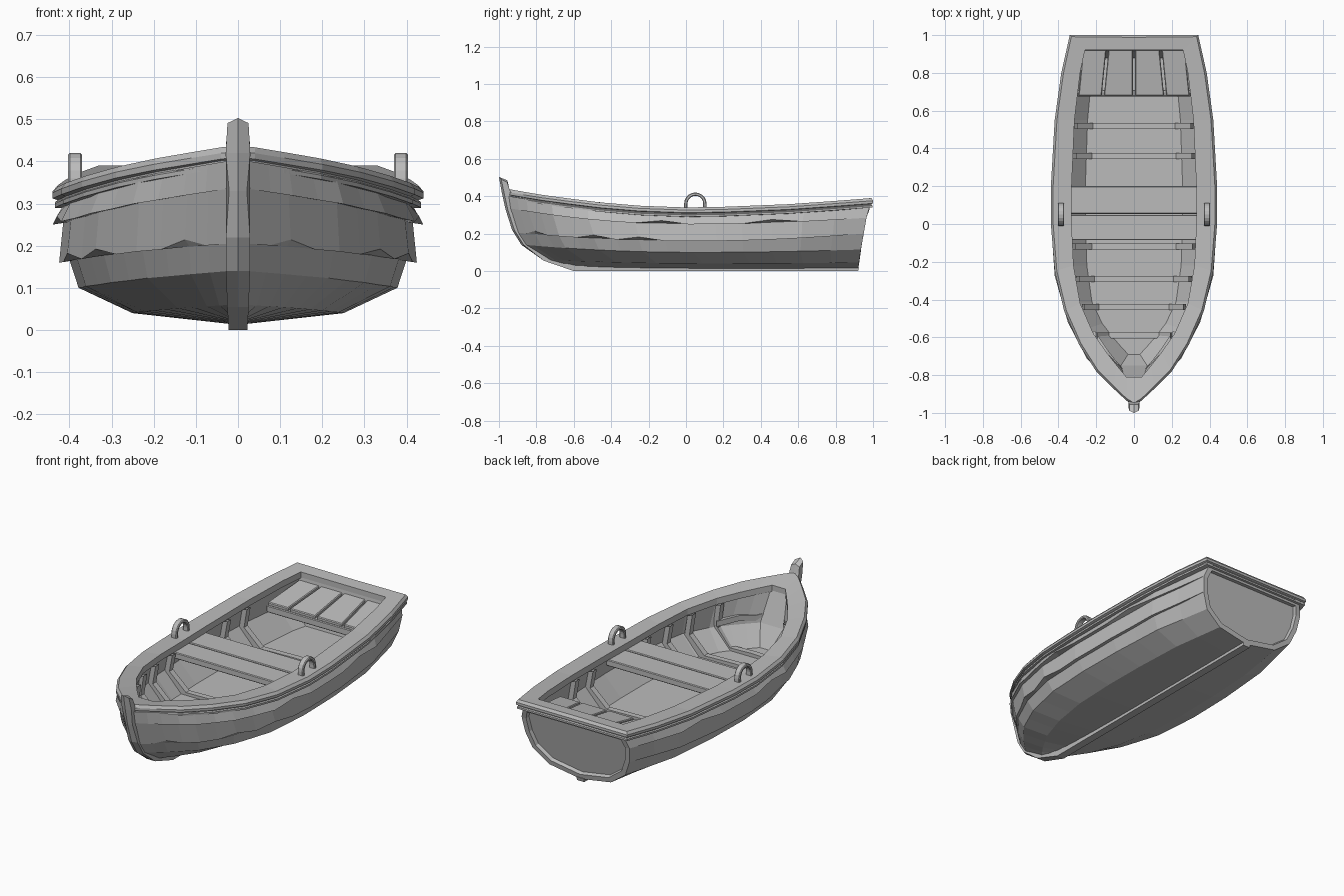
import bpy, bmesh, math, random
from mathutils import Vector

random.seed(4)
if "Cube" in bpy.data.objects:
    bpy.data.objects.remove(bpy.data.objects["Cube"])

wood = bpy.data.materials.new("weathered_grey")
wood.use_nodes = True
GREY = (0.5, 0.5, 0.5, 1)
wood.diffuse_color = GREY
wood.node_tree.nodes["Principled BSDF"].inputs["Base Color"].default_value = GREY


def interp(table, t):
    """Straight-line lookup in a list of (key, value) pairs."""
    for (a, va), (b, vb) in zip(table, table[1:]):
        if t <= b:
            return va + (vb - va) * max(0, t - a) / (b - a)
    return table[-1][1]


def finish(name, bm, mirror=False, bevel=0):
    bmesh.ops.remove_doubles(bm, verts=bm.verts, dist=0.0005)
    bmesh.ops.recalc_face_normals(bm, faces=bm.faces)
    me = bpy.data.meshes.new(name)
    bm.to_mesh(me)
    bm.free()
    me.materials.append(wood)
    ob = bpy.data.objects.new(name, me)
    bpy.context.collection.objects.link(ob)
    if mirror:
        mod = ob.modifiers.new("Mirror", "MIRROR")
        mod.merge_threshold = 0.001
    if bevel:
        mod = ob.modifiers.new("Bevel", "BEVEL")
        mod.width = bevel
        mod.segments = 1
    return ob


def loft(rings, closed=True, caps=False):
    """Skin a list of equal-length point rings."""
    bm = bmesh.new()
    vs = [[bm.verts.new(p) for p in r] for r in rings]
    n = len(rings[0])
    for a, b in zip(vs, vs[1:]):
        for i in range(n if closed else n - 1):
            j = (i + 1) % n
            bm.faces.new((a[i], a[j], b[j], b[i]))
    if caps:
        bm.faces.new(vs[0])
        bm.faces.new(vs[-1])
    return bm


def slab(name, corners, thick):
    """Board with the given top corners."""
    rings = [[(x, y, z - drop) for x, y, z in corners] for drop in (thick, 0)]
    return finish(name, loft(rings, caps=True), bevel=.004)


SHEER = [(-1, .445), (-.8, .41), (-.5, .37), (-.2, .345), (0, .34),
         (.3, .345), (.6, .36), (1, .39)]


def sheer(y):
    return interp(SHEER, y)


# Hull skin: overlapping strakes with chipped lower edges
BREADTH = [(0, .025), (.05, .13), (.12, .25), (.22, .35), (.35, .42),
           (.5, .44), (.65, .435), (.82, .41), (1, .33)]
# bow y, stern y, breadth factor, z at bow / middle / stern, lapped edge
LINES = [(-.95, .985, .93, None, False),
         (-.94, .965, 1, (.335, .25, .285), True),
         (-.90, .95, .965, (.205, .16, .2), True),
         (-.86, .935, .86, (.14, .10, .115), False),
         (-.74, .925, .57, (.06, .04, .045), False),
         (-.64, .92, 0, (.02, .012, .012), False)]
stations = []
for (a, _), (b, _) in zip(BREADTH, BREADTH[1:]):
    stations += [a, (a + b) / 2]
stations.append(1)

rings = []
for f in stations:
    half = []
    for y0, y1, k, zs, lap in LINES:
        y = y0 + (y1 - y0) * f
        x = interp(BREADTH, f) * k
        if zs is None:
            z = sheer(y) - .035
        else:
            end = zs[0] if f < .5 else zs[2]
            z = zs[1] + (end - zs[1]) * abs(2 * f - 1) ** 2
        if lap:
            inner = .025 * math.sqrt(max(0, math.sin(math.pi * f)))
            chip = random.choice((0, 0, .018)) if 0 < f < 1 else 0
            half += [(x, y, z + chip), (x - inner, y, z + inner * .16)]
        else:
            half.append((x, y, z))
    rings.append(half + [(-x, y, z) for x, y, z in half[-2::-1]])
bm = loft(rings, closed=False)
bm.verts.ensure_lookup_table()
transom = bm.faces.new(bm.verts[-len(rings[0]):])
bmesh.ops.remove_doubles(bm, verts=bm.verts, dist=0.0005)
bmesh.ops.recalc_face_normals(bm, faces=bm.faces)
for thickness, depth in ((.027, 0), (.004, -.02)):
    bmesh.ops.inset_region(bm, faces=[transom], thickness=thickness, depth=depth,
                           use_boundary=True, use_even_offset=True)
finish("hull_strakes", bm)

# Gunwale rail: right round the boat, closed across the stern
OUTER = [(0, -.96), (.04, -.935), (.11, -.87), (.2, -.78), (.29, -.64), (.37, -.46),
         (.42, -.25), (.44, 0), (.44, .2), (.42, .55), (.385, .8), (.34, 1), (0, 1)]
INNER = [(0, -.81), (.04, -.81), (.09, -.75), (.145, -.68), (.215, -.58), (.285, -.42),
         (.32, -.22), (.33, 0), (.33, .2), (.315, .55), (.285, .8), (.26, .92), (0, .92)]
rings = []
for (ox, oy), (ix, iy) in zip(OUTER, INNER):
    o, i = Vector((ox, oy, sheer(oy))), Vector((ix, iy, sheer(iy)))
    d = (i - o) * Vector((1, 1, 0))
    d.normalize()
    if ox == 0:
        d.x = 0
    ring = [i + Vector((0, 0, -.035)), i]
    for inset, drop in ((.012, 0), (0, .014), (0, .028), (.012, .032),
                        (.012, .036), (.005, .04), (.005, .05), (.04, .052)):
        ring.append(o + d * inset - Vector((0, 0, drop)))
    rings.append(ring)
finish("gunwale_rail", loft(rings), mirror=True)

# Inner lining and floor
FLOOR = .115
rings = []
for x, y in INNER:
    shift = -.04 if y > .9 else .12 * max(0, -y - .4) / .41
    wide = .03 if x else 0
    rings.append([(x + wide / 3, y, sheer(y) - .03),
                  (x + wide, y + shift / 2, .22),
                  (x * .78, y + shift, FLOOR), (0, y + shift, FLOOR)])
finish("inner_lining", loft(rings, closed=False), mirror=True)

# Ribs across the floor and up the sides
SIDE = [(y, x) for x, y in INNER[1:-1]]
for k, y in enumerate((.52, .36, -.12, -.29, -.44, -.59)):
    x = interp(SIDE, y)
    path = [(x + .012, sheer(y) - .03, 0), (x + .03, .22, 0),
            (x * .78, FLOOR, .015), (0, FLOOR, .02)]
    rings = []
    for px, pz, up in path:
        inx = .03 if px else 0
        rings.append([(px, y - .016, pz - .01), (px, y + .016, pz - .01),
                      (px - inx, y + .016, pz + up), (px - inx, y - .016, pz + up)])
    finish("rib_%d" % (k + 1), loft(rings), mirror=True)

# Bow stringer around the inside of the stem
rings = []
for k, (x, y) in enumerate(INNER[:5]):
    z = .26 + (.012 if k % 2 else 0)
    rings.append([(x + .03 * (x > 0), y - .02, z), (x * .97, y + .015, z),
                  (x * .97, y + .015, z - .03), (x + .03 * (x > 0), y - .02, z - .03)])
finish("bow_stringer", loft(rings), mirror=True)

# Thwart of two planks
for name, y0, y1 in (("thwart_front", -.085, .048), ("thwart_back", .054, .2)):
    slab(name, [(-.35, y0, .305), (.35, y0, .305), (.35, y1, .305), (-.35, y1, .305)], .035)

# Stern seat: tapered planks rising aft from a cross beam
EDGES = [(-.3, -.275), (-.165, -.14), (0, 0), (.165, .14), (.3, .275)]
for k, ((a, c), (b, d)) in enumerate(zip(EDGES, EDGES[1:])):
    g = .006
    slab("stern_seat_plank_%d" % (k + 1),
         [(a + g, .68, .3), (b - g, .68, .3), (d - g, .93, .34), (c + g, .93, .34)], .02)
slab("stern_seat_beam",
     [(-.3, .675, .283), (.3, .675, .283), (.3, .71, .283), (-.3, .71, .283)], .038)

# Stem post and keel: one side profile with a ridged front and waisted sides
PROFILE = [(-1, .503), (-.985, .42), (-.965, .33), (-.93, .22), (-.88, .14), (-.76, .055),
           (-.6, 0), (.92, 0), (.925, .02), (-.58, .03), (-.72, .08), (-.82, .16),
           (-.87, .24), (-.91, .36), (-.945, .44), (-.955, .485)]
WAIST = [(0, .022), (.06, .026), (.2, .03), (.33, .021), (.43, .03), (.47, .025)]
rings = []
for side in (-1, 0, 1):
    ring = []
    for k, (y, z) in enumerate(PROFILE):
        back = .012 * abs(side) * (k < 5)
        drop = .012 * abs(side) * (z > .48)
        ring.append((side * interp(WAIST, z), y + back, z - drop))
    rings.append(ring)
finish("stem_and_keel", loft(rings, caps=True))

# Oarlock arches standing on the rails
for side, sx in (("left", 1), ("right", -1)):
    rings = []
    for k in range(11):
        a = math.pi * k / 10
        ring = []
        for r, x in ((.042, .37), (.06, .37), (.06, .403), (.042, .403)):
            ring.append((sx * x, .05 + r * math.cos(a), .36 + r * math.sin(a)))
        rings.append(ring)
    feet = [[(x, y, .335) for x, y, z in end] for end in (rings[0], rings[-1])]
    rings = [feet[0]] + rings + [feet[1]]
    finish("oarlock_" + side, loft(rings, caps=True), bevel=.004)
